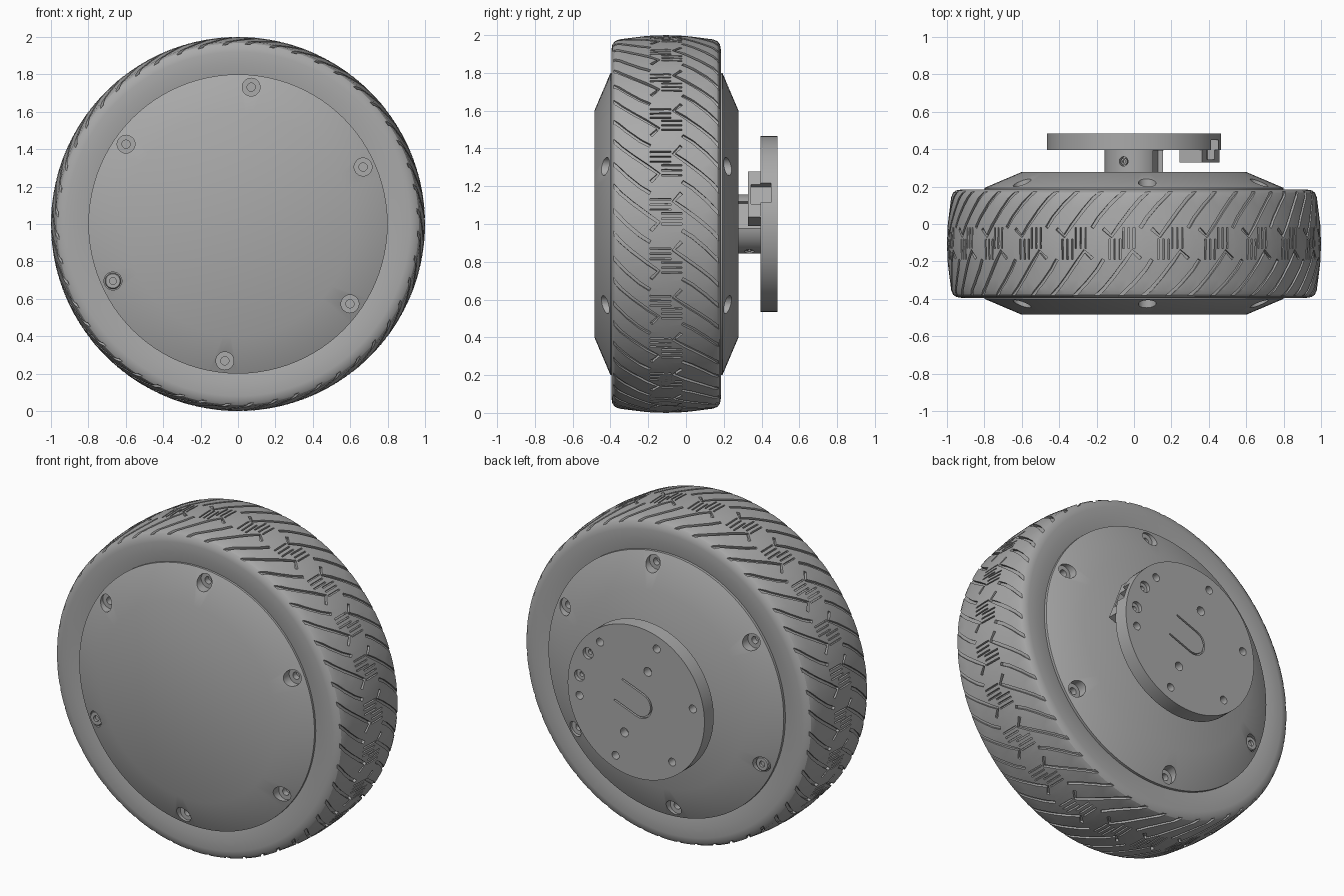
import bpy, bmesh
from math import sin, cos, pi, radians
from mathutils import Matrix, Vector

if "Cube" in bpy.data.objects:
    bpy.data.objects.remove(bpy.data.objects["Cube"])

grey = bpy.data.materials.new("neutral grey")
grey.use_nodes = True
grey.diffuse_color = (0.4, 0.4, 0.4, 1)
grey.node_tree.nodes["Principled BSDF"].inputs["Base Color"].default_value = (0.4, 0.4, 0.4, 1)

MID = -0.105      # tyre centre plane
KEY = 21          # direction of the cable outlet


def place(angle, r=0, y=0):
    """Frame on the wheel face: local x radial, local y along the axle."""
    return (Matrix.Translation((0, 0, 1)) @ Matrix.Rotation(radians(-angle), 4, 'Y')
            @ Matrix.Translation((r, y, 0)))


def revolve(bm, profile, steps, mat, closed=False):
    rings = []
    for r, y in profile:
        n = steps if r > 0 else 1
        rings.append([bm.verts.new(mat @ Vector((r * cos(2 * pi * i / n), y, r * sin(2 * pi * i / n))))
                      for i in range(n)])
    for a, b in zip(rings, rings[1:] + (rings[:1] if closed else [])):
        for i in range(steps):
            j = (i + 1) % steps
            quad = [a[i % len(a)], a[j % len(a)], b[j % len(b)], b[i % len(b)]]
            bm.faces.new(list(dict.fromkeys(quad)))


def cylinder(bm, r, y0, y1, steps, mat):
    revolve(bm, [(0, y0), (r, y0), (r, y1), (0, y1)], steps, mat)


def box(bm, mat, lo, hi):
    lo, hi = Vector(lo), Vector(hi)
    size = Matrix.Diagonal((*(hi - lo), 1))
    bmesh.ops.create_cube(bm, size=1, matrix=mat @ Matrix.Translation((lo + hi) / 2) @ size)


def ribbon(bm, points, normals, width, inward, outward):
    """Solid strip following a path, used to cut grooves."""
    rows = []
    for i, (p, n) in enumerate(zip(points, normals)):
        tangent = points[min(i + 1, len(points) - 1)] - points[max(i - 1, 0)]
        side = n.cross(tangent).normalized() * width / 2
        rows.append([bm.verts.new(q) for q in (p - side - n * inward, p + side - n * inward,
                                               p + side + n * outward, p - side + n * outward)])
    for a, b in zip(rows, rows[1:]):
        for i in range(4):
            j = (i + 1) % 4
            bm.faces.new((a[i], a[j], b[j], b[i]))
    bm.faces.new(rows[0][::-1])
    bm.faces.new(rows[-1])


def make(name, bm, cutter=None):
    def to_object(title, source):
        bmesh.ops.recalc_face_normals(source, faces=source.faces)
        mesh = bpy.data.meshes.new(title)
        source.to_mesh(mesh)
        source.free()
        ob = bpy.data.objects.new(title, mesh)
        bpy.context.collection.objects.link(ob)
        return ob

    ob = to_object(name, bm)
    ob.data.materials.append(grey)
    bpy.ops.object.select_all(action='DESELECT')
    ob.select_set(True)
    bpy.context.view_layer.objects.active = ob
    if cutter:
        tool = to_object(name + "_cutter", cutter)
        tool.hide_render = True
        mod = ob.modifiers.new("cut", 'BOOLEAN')
        mod.operation, mod.solver, mod.object = 'DIFFERENCE', 'EXACT', tool
        bpy.ops.object.modifier_apply(modifier=mod.name)
        bpy.data.objects.remove(tool)
    bpy.ops.object.shade_smooth_by_angle(angle=radians(30))
    return ob


# Tyre body: half profile from bead to crown, mirrored
half = [(0.77, 0.275), (0.80, 0.282), (0.86, 0.288), (0.92, 0.29), (0.95, 0.285), (0.967, 0.273),
        (0.977, 0.25), (0.985, 0.19), (0.996, 0.1)]
profile = ([(r, MID - w) for r, w in half] + [(1, MID)] + [(r, MID + w) for r, w in half[::-1]])
tyre = bmesh.new()
revolve(tyre, profile, 144, place(0), closed=True)

# Tread: curved shoulder grooves and short centre sipes, half-turn symmetric
patterns = [[(-9.5, 0.08), (-7, 0.04), (-4.5, 0.10), (-1, 0.18), (2, 0.24), (6, 0.30)],
            [(2, 0.085), (4, 0.14), (7.5, 0.21), (13, 0.30)]]
patterns += [[(u, -0.025), (u, 0.085)] for u in (-3.2, -1.6, 0)]
tread = bmesh.new()
for k in range(24):
    for sign, shift in ((1, 0), (-1, 7.5)):
        for pattern in patterns:
            wide = 0.018 if len(pattern) > 2 else 0.009
            pts, nrm = [], []
            for u, w in pattern:
                a = radians(15 * k + shift + sign * u)
                n = Vector((sin(a), 0, cos(a)))
                r = 1 - 0.02 * (w / 0.27) ** 2
                pts.append(Vector((0, MID + sign * w, 1)) + n * r)
                nrm.append(n)
            ribbon(tread, pts, nrm, wide, 0.018, 0.03)
make("tyre", tyre, tread)

# Hub with six stepped bolt holes on each cover
hub = bmesh.new()
revolve(hub, [(0, -0.485), (0.6, -0.485), (0.8, -0.4), (0.8, 0.193), (0.6, 0.278), (0, 0.278)], 96, place(0))
holes = bmesh.new()
for side, face in ((-1, -0.425), (1, 0.22)):
    for k in range(6):
        step = [(0, -0.07), (0.022, -0.07), (0.022, -0.035), (0.048, -0.035), (0.048, 0.1), (0, 0.1)]
        revolve(holes, [(r, side * d) for r, d in step], 24, place(24.5 + 60 * k, 0.735, face))
make("hub", hub, holes)

# One cap screw left in place on each cover
for name, side, face in (("front_screw", -1, -0.425), ("back_screw", 1, 0.22)):
    screw = bmesh.new()
    head = [(0, -0.04), (0.043, -0.04), (0.043, -0.008), (0.038, -0.003), (0.018, -0.003), (0.018, -0.02), (0, -0.02)]
    revolve(screw, [(r, side * d) for r, d in head], 24, place(204.5, 0.735, face))
    make(name, screw)

# Mounting disc: bolt circle, two counterbores, keyed shaft outline, cable notch
disc = bmesh.new()
cylinder(disc, 0.465, 0.395, 0.485, 96, place(0))
cuts = bmesh.new()
for k in range(6):
    cylinder(cuts, 0.024, 0.43, 0.52, 20, place(KEY + 30 + 60 * k, 0.39))
for angle in (KEY + 90, KEY + 270):
    cylinder(cuts, 0.027, 0.43, 0.52, 20, place(angle, 0.222))
for angle in (KEY - 12, KEY + 12):
    step = [(0, 0.44), (0.014, 0.44), (0.014, 0.462), (0.034, 0.462), (0.034, 0.52), (0, 0.52)]
    revolve(cuts, step, 24, place(angle, 0.39))
path = [(0.13, 0.075)] + [(-0.03 + 0.075 * cos(radians(t)), 0.075 * sin(radians(t)))
                          for t in range(90, 271, 15)] + [(0.13, -0.075)]
pts = [place(KEY) @ Vector((x, 0.485, z)) for x, z in path]
ribbon(cuts, pts, [Vector((0, 1, 0))] * len(pts), 0.01, 0.015, 0.02)
notch = ((0.4, 0.345, -0.055), (0.55, 0.45, 0.055))
box(cuts, place(KEY), *notch)
make("mounting_disc", disc, cuts)

# Axle boss with a side slot and two set screw holes
boss = bmesh.new()
cylinder(boss, 0.157, 0.27, 0.4, 48, place(0))
cuts = bmesh.new()
box(cuts, place(KEY), (0.11, 0.2, -0.075), (0.3, 0.394, 0.075))
for angle in (KEY + 90, KEY + 270):
    turned = place(angle, 0.157, 0.335) @ Matrix.Rotation(-pi / 2, 4, 'Z')
    cylinder(cuts, 0.025, -0.03, 0.05, 20, turned)
make("axle_boss", boss, cuts)

# Set screws inside the boss holes
for name, angle in (("upper_set_screw", KEY + 90), ("lower_set_screw", KEY + 270)):
    screw = bmesh.new()
    turned = place(angle, 0.157, 0.335) @ Matrix.Rotation(-pi / 2, 4, 'Z')
    revolve(screw, [(0, -0.04), (0.018, -0.04), (0.018, -0.008), (0.009, -0.008), (0.009, -0.02), (0, -0.02)],
            16, turned)
    make(name, screw)

# Cable clamp block under the disc
clamp = bmesh.new()
box(clamp, place(KEY), (0.31, 0.328, -0.13), (0.44, 0.398, 0.13))
cuts = bmesh.new()
box(cuts, place(KEY), *notch)
make("cable_clamp", clamp, cuts)
